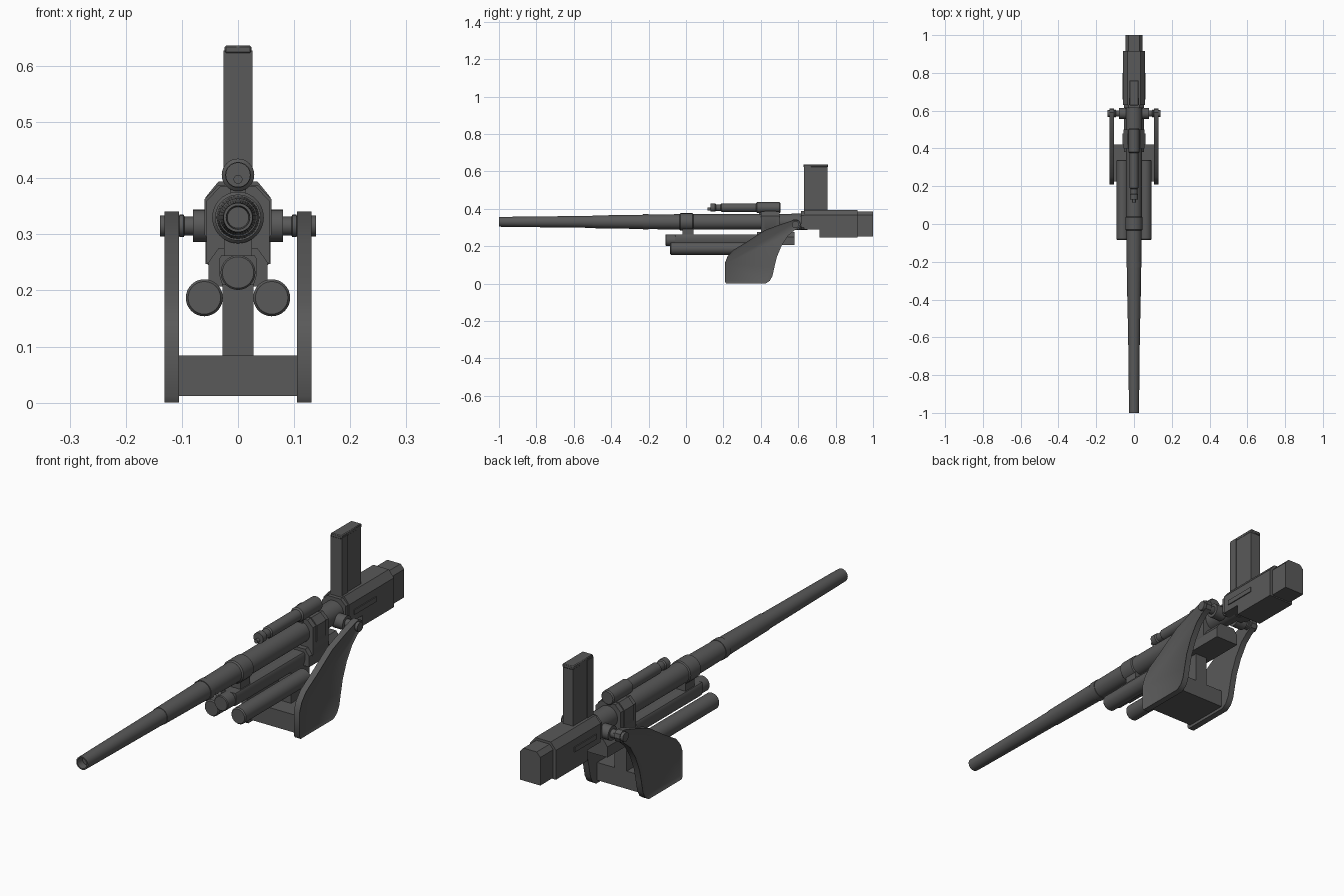
import bpy, bmesh, math
from mathutils import Vector

cube = bpy.data.objects.get("Cube")
if cube:
    bpy.data.objects.remove(cube, do_unlink=True)

steel = bpy.data.materials.new("dark_grey_steel")
steel.use_nodes = True
steel.diffuse_color = (0.1, 0.1, 0.1, 1)
steel.node_tree.nodes["Principled BSDF"].inputs["Base Color"].default_value = (0.1, 0.1, 0.1, 1)


def finish(name, bm, bevel=0):
    """Turn a bmesh into a named, shaded object."""
    bmesh.ops.recalc_face_normals(bm, faces=bm.faces)
    mesh = bpy.data.meshes.new(name)
    bm.to_mesh(mesh)
    bm.free()
    mesh.materials.append(steel)
    obj = bpy.data.objects.new(name, mesh)
    bpy.context.collection.objects.link(obj)
    if bevel:
        mod = obj.modifiers.new("edge", "BEVEL")
        mod.width = bevel
        mod.segments = 1
    bpy.ops.object.select_all(action="DESELECT")
    obj.select_set(True)
    bpy.context.view_layer.objects.active = obj
    bpy.ops.object.shade_smooth_by_angle(angle=math.radians(35))
    return obj


def box(name, x, y, z, bevel=0):
    """Box from (min, max) ranges."""
    bm = bmesh.new()
    bmesh.ops.create_cube(bm, size=1)
    for v in bm.verts:
        v.co = [(r[0] + r[1]) / 2 + c * (r[1] - r[0]) for c, r in zip(v.co, (x, y, z))]
    return finish(name, bm, bevel)


def lathe(name, profile, cx=0, cz=0, cy=0, axis="Y", sides=32):
    """Revolve (position, radius) points around the Y or X axis."""
    bm = bmesh.new()
    rings = []
    for p, r in profile:
        ring = []
        for i in range(sides):
            a = 2 * math.pi * i / sides
            u, w = r * math.cos(a), r * math.sin(a)
            co = (cx + u, cy + p, cz + w) if axis == "Y" else (cx + p, cy + u, cz + w)
            ring.append(bm.verts.new(co))
        rings.append(ring)
    for a, b in zip(rings, rings[1:]):
        for i in range(sides):
            j = (i + 1) % sides
            bm.faces.new((a[i], a[j], b[j], b[i]))
    bm.faces.new(rings[0])
    bm.faces.new(rings[-1])
    return finish(name, bm)


def prism(name, half, y0, y1, bevel=0):
    """Extrude a half (x, z) section, mirrored in x, along Y."""
    bm = bmesh.new()
    section = half + [(-x, z) for x, z in reversed(half)]
    face = bm.faces.new([bm.verts.new((x, y0, z)) for x, z in section])
    out = bmesh.ops.extrude_face_region(bm, geom=[face])
    for v in out["geom"]:
        if isinstance(v, bmesh.types.BMVert):
            v.co.y = y1
    return finish(name, bm, bevel)


# Stepped barrel with a recessed muzzle
lathe("barrel", [(-0.97, 0.019), (-1, 0.021), (-1, 0.026), (-0.95, 0.027), (-0.5, 0.032),
                 (-0.5, 0.034), (-0.23, 0.038), (-0.23, 0.041), (-0.2, 0.041),
                 (-0.2, 0.039), (0.05, 0.042), (0.4, 0.042), (0.65, 0.044)], cz=0.33, sides=40)
lathe("barrel_collar", [(-0.035, 0.041), (-0.03, 0.046), (0.035, 0.046), (0.04, 0.041)], cz=0.33, sides=40)
box("collar_support", (-0.025, 0.025), (-0.02, 0.04), (0.25, 0.3))

# Faceted sleeve around the barrel
prism("barrel_sleeve", [(0.032, 0.385), (0.056, 0.36), (0.056, 0.25), (0.05, 0.24)], 0.4, 0.5)
prism("sleeve_band", [(0.035, 0.388), (0.06, 0.362), (0.06, 0.3), (0.054, 0.29)], 0.42, 0.48)

# Cradle with the centre recoil tube
prism("cradle_front", [(0.03, 0.262), (0.034, 0.255), (0.034, 0.23), (0.028, 0.21)], -0.06, 0.4)
prism("cradle_rear", [(0.035, 0.275), (0.053, 0.25), (0.053, 0.207)], 0.38, 0.58)
box("cradle_saddle", (-0.035, 0.035), (0.4, 0.5), (0.25, 0.3))
lathe("recoil_tube", [(-0.11, 0.028), (-0.107, 0.031), (0.38, 0.031)], cz=0.232)

# Twin lower tubes
for side, label in ((1, "left"), (-1, "right")):
    lathe(label + "_lower_tube", [(-0.085, 0.029), (-0.08, 0.033), (0.335, 0.033), (0.34, 0.029)],
          cx=side * 0.06, cz=0.187)

# Breech housing and tail
shell = [(0.035, 0.394), (0.058, 0.366)]
prism("breech_front", shell + [(0.058, 0.29)], 0.63, 0.73)
prism("breech_body", shell + [(0.058, 0.247)], 0.715, 0.917)
prism("breech_lip", [(0.03, 0.387), (0.053, 0.364), (0.053, 0.3), (0.045, 0.29)], 0.615, 0.64)
prism("breech_tail", [(0.03, 0.384), (0.046, 0.366), (0.046, 0.252)], 0.9, 1.0)
for side, label in ((1, "left"), (-1, "right")):
    box(label + "_breech_rail", sorted((side * 0.05, side * 0.062)), (0.66, 0.8), (0.315, 0.335))

# Upright magazine with a cap
box("magazine_front", (-0.026, 0.026), (0.63, 0.668), (0.38, 0.628))
box("magazine_rear", (-0.023, 0.023), (0.66, 0.757), (0.38, 0.628))
box("magazine_cap", (-0.024, 0.024), (0.628, 0.76), (0.622, 0.637), 0.003)

# Sighting scope
lathe("scope", [(0.13, 0.015), (0.13, 0.022), (0.155, 0.022), (0.16, 0.018), (0.185, 0.018),
                (0.19, 0.023), (0.375, 0.023), (0.38, 0.029), (0.5, 0.029), (0.505, 0.025)], cz=0.406)
lathe("scope_pin", [(0.115, 0.008), (0.15, 0.008)], cz=0.398, sides=16)
box("scope_mount", (-0.014, 0.014), (0.39, 0.49), (0.365, 0.395))

# Trunnions and curved side plates
outline = [(0.215, 0.0), (0.208, 0.012), (0.208, 0.11), (0.222, 0.145), (0.25, 0.178), (0.32, 0.22),
           (0.42, 0.285), (0.5, 0.315), (0.57, 0.338), (0.59, 0.341), (0.608, 0.332),
           (0.612, 0.315), (0.604, 0.298), (0.58, 0.285), (0.545, 0.255), (0.51, 0.2),
           (0.485, 0.14), (0.472, 0.085), (0.462, 0.04), (0.448, 0.015), (0.425, 0.0)]
for side, label in ((1, "left"), (-1, "right")):
    bm = bmesh.new()
    face = bm.faces.new([bm.verts.new((side * 0.105, y, z)) for y, z in outline])
    out = bmesh.ops.extrude_face_region(bm, geom=[face])
    bmesh.ops.translate(bm, verts=[v for v in out["geom"] if isinstance(v, bmesh.types.BMVert)],
                        vec=(side * 0.026, 0, 0))
    bmesh.ops.recalc_face_normals(bm, faces=bm.faces)
    outer = [f for f in bm.faces if f.normal.x * side > 0.9]
    bmesh.ops.inset_region(bm, faces=outer, thickness=0.009)
    bmesh.ops.translate(bm, verts=list({v for f in outer for v in f.verts}), vec=(-side * 0.005, 0, 0))
    finish(label + "_side_plate", bm)
    lathe(label + "_trunnion", [(side * p, r) for p, r in (
        (0.03, 0.029), (0.08, 0.029), (0.08, 0.017), (0.095, 0.017), (0.097, 0.02),
        (0.104, 0.02), (0.106, 0.017), (0.13, 0.017), (0.13, 0.019), (0.139, 0.019))],
        cy=0.585, cz=0.315, axis="X", sides=24)

# Base block and post
box("base_block", (-0.106, 0.106), (0.225, 0.42), (0.012, 0.084))
box("base_post", (-0.028, 0.028), (0.3, 0.42), (0.08, 0.215))
